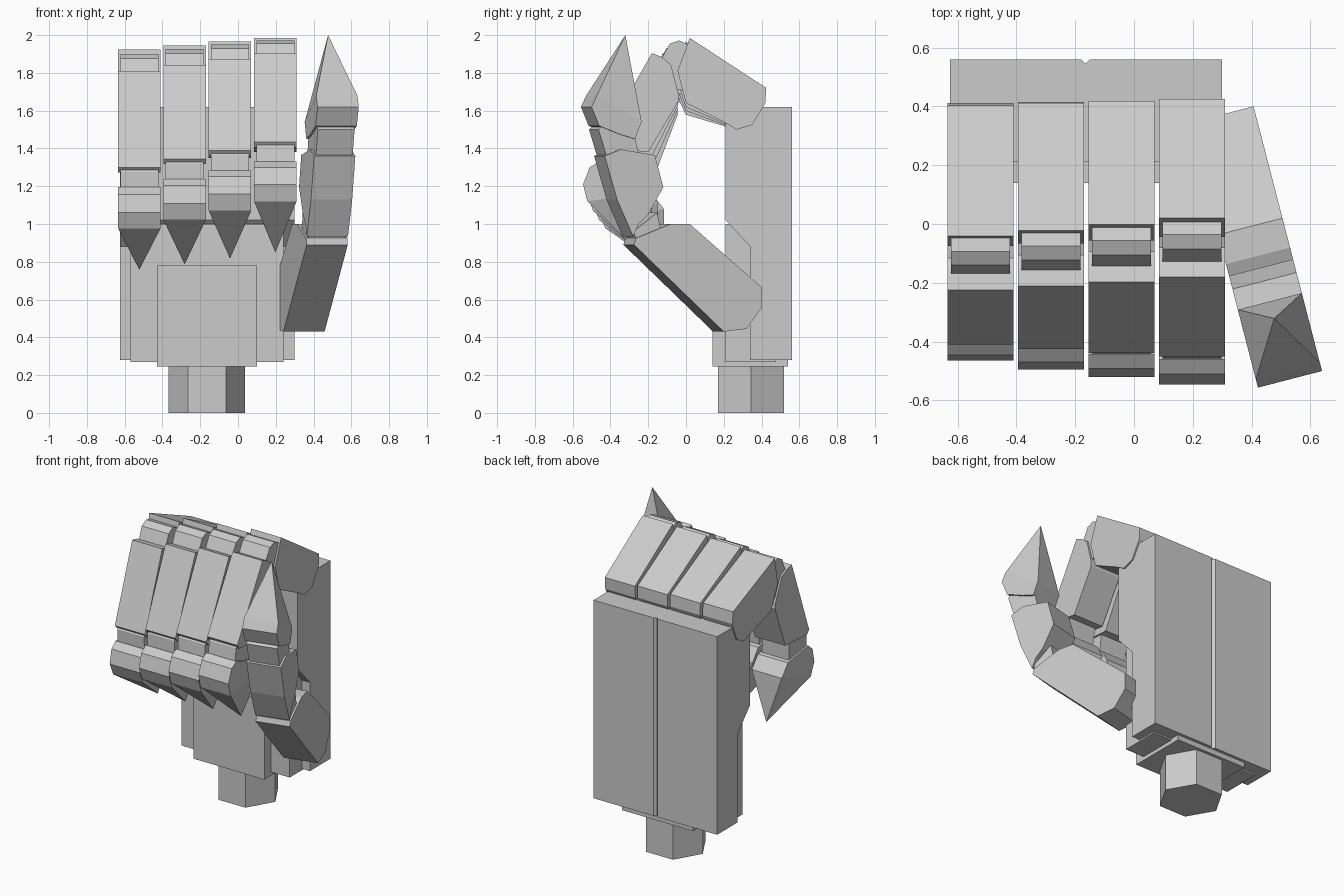
import bpy, bmesh, math
from mathutils import Matrix, Vector

cube = bpy.data.objects.get("Cube")
if cube:
    bpy.data.objects.remove(cube, do_unlink=True)

grey = bpy.data.materials.new("light_grey")
grey.use_nodes = True
grey.diffuse_color = (0.6, 0.6, 0.6, 1)
grey.node_tree.nodes["Principled BSDF"].inputs["Base Color"].default_value = (0.6, 0.6, 0.6, 1)


def finish(name, bm, matrix=Matrix()):
    bmesh.ops.recalc_face_normals(bm, faces=bm.faces)
    bm.transform(matrix)
    mesh = bpy.data.meshes.new(name)
    bm.to_mesh(mesh)
    bm.free()
    mesh.materials.append(grey)
    obj = bpy.data.objects.new(name, mesh)
    bpy.context.collection.objects.link(obj)
    return obj


def prism(name, profile, x0, x1, matrix=Matrix()):
    """Extrude a (y, z) side profile from x0 to x1."""
    bm = bmesh.new()
    face = bm.faces.new([bm.verts.new((x0, y, z)) for y, z in profile])
    out = bmesh.ops.extrude_face_region(bm, geom=[face])["geom"]
    bmesh.ops.translate(bm, vec=(x1 - x0, 0, 0),
                        verts=[g for g in out if isinstance(g, bmesh.types.BMVert)])
    return finish(name, bm, matrix)


def claw(name, profile, tip, x0, x1, matrix=Matrix()):
    """Wide knuckle that closes to a single central point."""
    bm = bmesh.new()
    for x in (x0, x1):
        for y, z in profile:
            bm.verts.new((x, y, z))
    bm.verts.new(((x0 + x1) / 2, *tip))
    bmesh.ops.convex_hull(bm, input=bm.verts)
    bmesh.ops.dissolve_limit(bm, angle_limit=0.01, verts=bm.verts, edges=bm.edges)
    return finish(name, bm, matrix)


def box(name, x0, x1, y0, y1, z0, z1):
    return prism(name, [(y0, z0), (y1, z0), (y1, z1), (y0, z1)], x0, x1)


# Palm with a stepped inner side and a V groove down its back
MIDDLE = -0.165
palm = prism("palm", [(0.56, 0.28), (0.56, 1.62), (0.21, 1.62), (0.21, 1.02),
                      (0.34, 0.88), (0.34, 0.28)], -0.625, 0.3)
bm = bmesh.new()
bmesh.ops.create_cube(bm, size=1, matrix=Matrix.Translation((MIDDLE, 0.56, 1))
                      @ Matrix.Rotation(math.pi / 4, 4, 'Z') @ Matrix.Diagonal((0.022, 0.022, 3, 1)))
cutter = finish("groove_cutter", bm)
cutter.hide_render = True
mod = palm.modifiers.new("groove", 'BOOLEAN')
mod.operation, mod.object, mod.solver = 'DIFFERENCE', cutter, 'EXACT'
bpy.context.view_layer.objects.active = palm
bpy.ops.object.modifier_apply(modifier=mod.name)
bpy.data.objects.remove(cutter, do_unlink=True)

box("palm_inner_block", -0.57, 0.24, 0.21, 0.475, 0.27, 1.0)
box("palm_heel", -0.43, 0.1, 0.14, 0.54, 0.245, 0.78)

# Six-sided wrist
bm = bmesh.new()
bmesh.ops.create_cone(bm, cap_ends=True, segments=6, radius1=0.202, radius2=0.202, depth=0.26,
                      matrix=Matrix.Translation((MIDDLE, 0.345, 0.13)) @ Matrix.Rotation(math.pi / 2, 4, 'Z'))
finish("wrist", bm)

# Finger profiles
PROXIMAL = [(0.02, 1.985), (0.425, 1.72), (0.42, 1.64), (0.35, 1.525), (0.27, 1.5),
            (0.2, 1.54), (0, 1.64), (-0.045, 1.81)]
KNUCKLE = [(0.03, 1.94), (-0.035, 1.972), (-0.085, 1.955), (-0.14, 1.86), (-0.1, 1.72), (0.03, 1.7)]
MIDDLE_BONE = [(-0.13, 1.885), (-0.18, 1.905), (-0.45, 1.435), (-0.43, 1.405), (-0.2, 1.38),
               (-0.04, 1.65), (-0.04, 1.69), (-0.08, 1.845)]
TIP_JOINT = [(-0.4, 1.46), (-0.445, 1.41), (-0.46, 1.31), (-0.28, 1.25), (-0.25, 1.42)]
CLAW = [(-0.545, 1.21), (-0.51, 1.3), (-0.46, 1.33), (-0.25, 1.26), (-0.2, 1.17), (-0.522, 1.12)]

# Four fingers, each curled a little further about the knuckle pivot
pivot = Vector((0, 0.35, 1.6))
WIDTH = 0.225
for i, label in enumerate(("index", "middle", "ring", "little")):
    x0 = 0.085 - 0.24 * i
    x1 = x0 + WIDTH
    curl = (Matrix.Translation(pivot) @ Matrix.Rotation(math.radians(3.3 * i), 4, 'X')
            @ Matrix.Translation(-pivot))
    prism(label + "_proximal", PROXIMAL, x0, x1, curl)
    prism(label + "_knuckle", KNUCKLE, x0 + 0.012, x1 - 0.012, curl)
    prism(label + "_middle_bone", MIDDLE_BONE, x0, x1, curl)
    prism(label + "_tip_joint", TIP_JOINT, x0 + 0.012, x1 - 0.012, curl)
    claw(label + "_claw", CLAW, (-0.25, 0.85), x0, x1, curl)

# Thumb, turned outwards
yaw = math.radians(14.5)
turn = (Matrix.Translation((0.51, 0, 0)) @ Matrix.Rotation(yaw, 4, 'Z')
        @ Matrix.Diagonal((1, 1 / math.cos(yaw), 1, 1)))
prism("thumb_base", [(-0.275, 0.89), (-0.265, 0.925), (-0.08, 1), (0.02, 1), (0.4, 0.665), (0.4, 0.555),
                     (0.32, 0.445), (0.2, 0.43)], -WIDTH, 0, turn)
prism("thumb_lower_joint", [(-0.275, 0.96), (-0.255, 0.9), (-0.12, 0.92), (-0.15, 1.06)],
      -WIDTH + 0.012, -0.012, turn)
prism("thumb_bone", [(-0.43, 1.36), (-0.345, 1.395), (-0.165, 1.365), (-0.12, 1.195), (-0.2, 1.05),
                     (-0.25, 1), (-0.28, 0.935), (-0.365, 1.13)], -WIDTH, 0, turn)
prism("thumb_upper_joint", [(-0.46, 1.5), (-0.415, 1.35), (-0.24, 1.34), (-0.28, 1.52), (-0.42, 1.54)],
      -WIDTH + 0.012, -0.012, turn)
claw("thumb_claw", [(-0.5, 1.62), (-0.46, 1.52), (-0.35, 1.475), (-0.27, 1.45), (-0.235, 1.54),
                    (-0.472, 1.68)], (-0.265 - 0.028, 2), -WIDTH, 0, turn)
